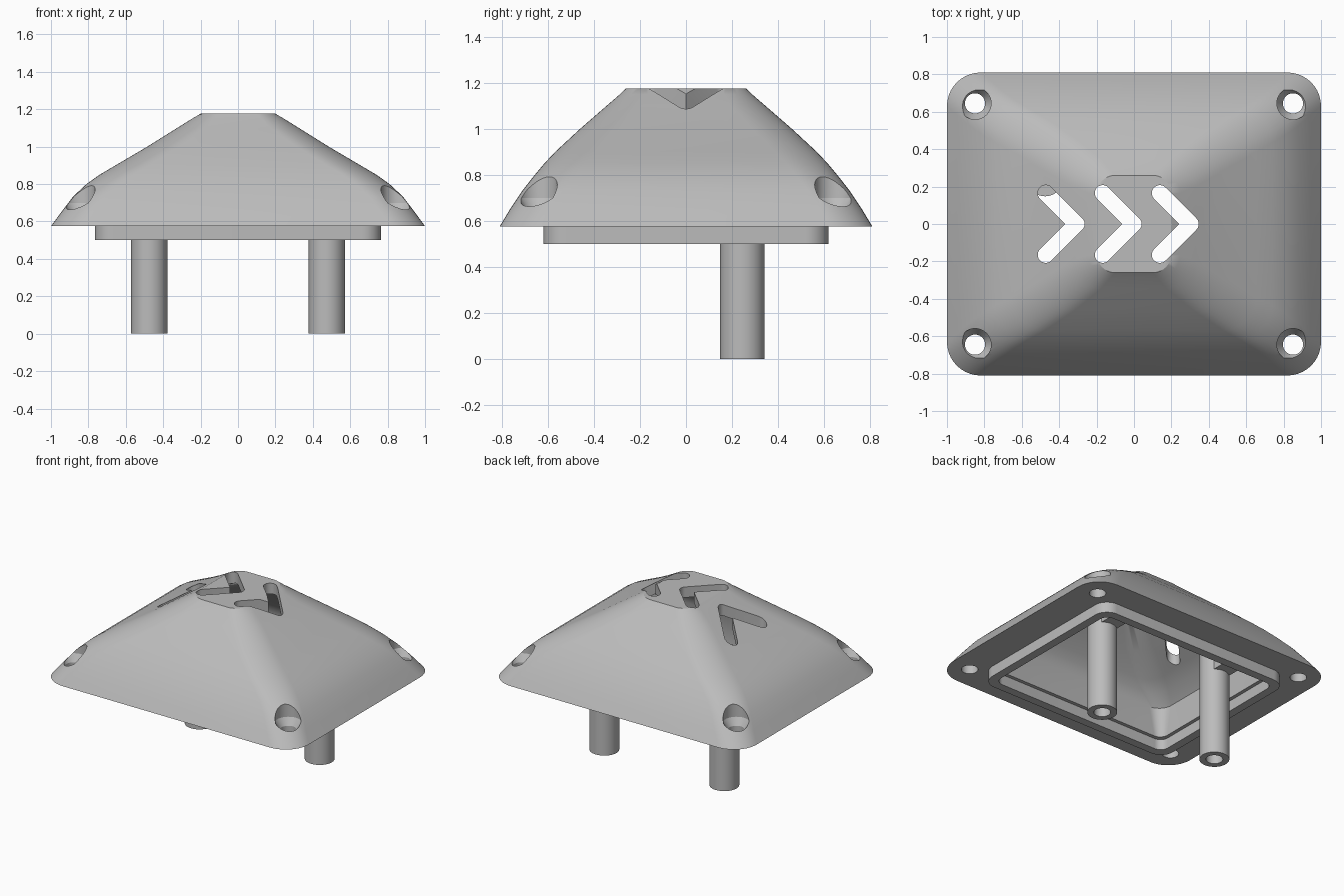
import bpy, bmesh, math
from math import sin, cos, pi

cube = bpy.data.objects.get("Cube")
if cube:
    bpy.data.objects.remove(cube, do_unlink=True)

grey = bpy.data.materials.new("plain_grey")
grey.use_nodes = True
COLOR = (0.5, 0.5, 0.5, 1)
grey.diffuse_color = COLOR
grey.node_tree.nodes["Principled BSDF"].inputs["Base Color"].default_value = COLOR


def make_object(name, bm):
    bmesh.ops.recalc_face_normals(bm, faces=bm.faces)
    mesh = bpy.data.meshes.new(name)
    bm.to_mesh(mesh)
    bm.free()
    mesh.materials.append(grey)
    obj = bpy.data.objects.new(name, mesh)
    bpy.context.collection.objects.link(obj)
    return obj


def loft(name, rings):
    """Closed solid through rings of (x, y, z) points."""
    bm = bmesh.new()
    loops = [[bm.verts.new(p) for p in ring] for ring in rings]
    n = len(loops[0])
    for a, b in zip(loops, loops[1:]):
        for i in range(n):
            j = (i + 1) % n
            bm.faces.new((a[i], a[j], b[j], b[i]))
    bm.faces.new(loops[0][::-1])
    bm.faces.new(loops[-1])
    return make_object(name, bm)


def rounded_rect(z, hx, hy, r, steps=10):
    pts = []
    for k, (sx, sy) in enumerate(((1, 1), (-1, 1), (-1, -1), (1, -1))):
        for i in range(steps + 1):
            a = (k + i / steps) * pi / 2
            pts.append((sx * (hx - r) + r * cos(a), sy * (hy - r) + r * sin(a), z))
    return pts


def circle(x, y, z, r, n=40):
    return [(x + r * cos(2 * pi * i / n), y + r * sin(2 * pi * i / n), z) for i in range(n)]


def turned(name, x, y, profile):
    return loft(name, [circle(x, y, z, r) for z, r in profile])


def chevron_outline(x, z, r=0.043, run=0.165):
    """Bent slot with round ends, its corner pointing to +x."""
    def arc(cx, cy, a0, a1, n=10):
        return [(cx + r * cos(a0 + (a1 - a0) * i / n),
                 cy + r * sin(a0 + (a1 - a0) * i / n), z) for i in range(n + 1)]
    q = pi / 4
    return (arc(x - run, -run, -5 * q, -q) + arc(x, 0, -q, q)
            + arc(x - run, run, q, 5 * q) + [(x - r * math.sqrt(2), 0, z)])


def boolean(obj, tools, operation):
    for tool in tools:
        mod = obj.modifiers.new("cut", 'BOOLEAN')
        mod.object, mod.operation, mod.solver = tool, operation, 'EXACT'
    graph = bpy.context.evaluated_depsgraph_get()
    mesh = bpy.data.meshes.new_from_object(obj.evaluated_get(graph))
    obj.modifiers.clear()
    obj.data = mesh
    mesh.materials.clear()
    mesh.materials.append(grey)
    for tool in tools:
        bpy.data.objects.remove(tool, do_unlink=True)


def smooth(obj):
    bpy.ops.object.select_all(action='DESELECT')
    obj.select_set(True)
    bpy.context.view_layer.objects.active = obj
    bpy.ops.object.shade_smooth_by_angle(angle=math.radians(30))


# Domed cover with its locating lip: height, half width, half depth, corner radius
outer = [(0.5, 0.765, 0.62, 0.1), (0.575, 0.765, 0.62, 0.1),
         (0.575, 1.0, 0.81, 0.18), (0.65, 0.945, 0.765, 0.18),
         (0.735, 0.88, 0.708, 0.18), (0.8, 0.81, 0.657, 0.18),
         (0.85, 0.74, 0.615, 0.18), (0.9, 0.655, 0.568, 0.18),
         (1.0, 0.485, 0.46, 0.17), (1.1, 0.325, 0.345, 0.15),
         (1.15, 0.245, 0.287, 0.12), (1.176, 0.2, 0.26, 0.1)]
cover = loft("cover", [rounded_rect(*p) for p in outer])

# Hollow underside
inner = [(0.45, 0.705, 0.56, 0.06), (0.575, 0.705, 0.56, 0.06),
         (0.575, 0.68, 0.535, 0.06), (0.78, 0.68, 0.535, 0.1),
         (0.85, 0.61, 0.5, 0.12), (0.9, 0.53, 0.46, 0.13),
         (1.0, 0.355, 0.355, 0.13), (1.1, 0.2, 0.23, 0.1)]
cutters = [loft("hollow_cutter", [rounded_rect(*p) for p in inner])]

# Countersunk screw holes in the corners
for sx in (-1, 1):
    for sy in (-1, 1):
        cutters.append(turned("screw_cutter", sx * 0.85, sy * 0.645,
                              [(0.4, 0.054), (0.65, 0.054), (0.7, 0.086), (1.1, 0.086)]))

# Three arrow-shaped slots
for i in range(3):
    x = -0.307 + 0.305 * i
    cutters.append(loft("slot_cutter", [chevron_outline(x, 0.75), chevron_outline(x, 1.4)]))
boolean(cover, cutters, 'DIFFERENCE')
smooth(cover)

# Hollow mounting posts, each braced by a block towards the back
for side, sx in (("left", 1), ("right", -1)):
    px, py = sx * 0.475, 0.245
    post = turned(side + "_post", px, py, [(0, 0.097), (0.92, 0.097)])
    bore = turned("bore_cutter", px, py, [(-0.1, 0.055), (0.6, 0.055)])
    boolean(post, [bore], 'DIFFERENCE')
    smooth(post)
    bm = bmesh.new()
    bmesh.ops.create_cube(bm, size=1)
    for v in bm.verts:
        v.co = (px + v.co.x * 0.13, py + 0.14 + v.co.y * 0.14, 0.76 + v.co.z * 0.28)
    make_object(side + "_brace", bm)
